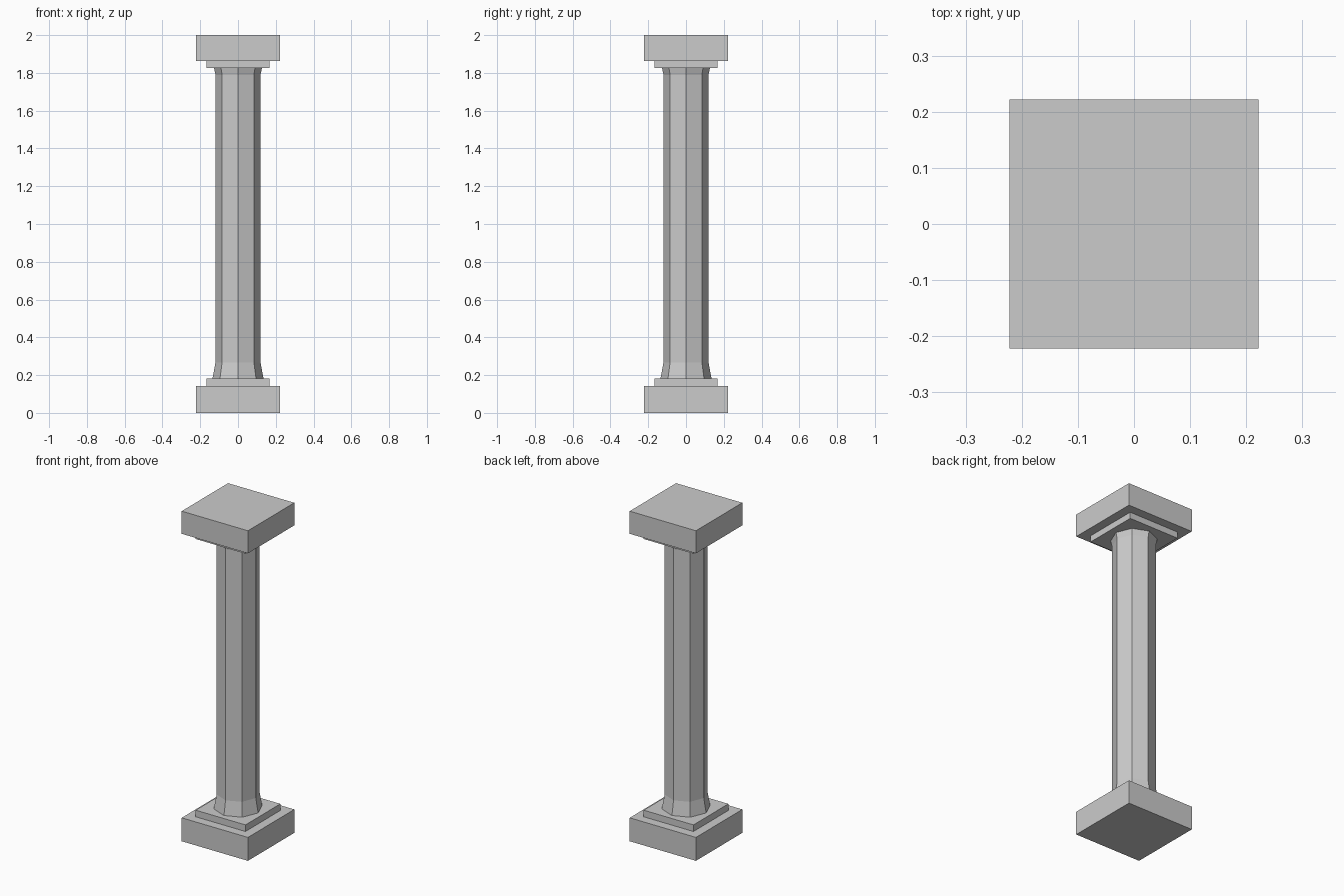
import bpy, bmesh, math

if "Cube" in bpy.data.objects:
    bpy.data.objects.remove(bpy.data.objects["Cube"])


def add_object(name, bm):
    bmesh.ops.recalc_face_normals(bm, faces=bm.faces)
    mesh = bpy.data.meshes.new(name)
    bm.to_mesh(mesh)
    bm.free()
    obj = bpy.data.objects.new(name, mesh)
    bpy.context.collection.objects.link(obj)
    return obj


def lathe(name, profile, sides, turn=0.0):
    """Stack rings of (radius, z) into a closed faceted solid."""
    bm = bmesh.new()
    rings = []
    for r, z in profile:
        angles = [turn + 2 * math.pi * i / sides for i in range(sides)]
        rings.append([bm.verts.new((r * math.cos(a), r * math.sin(a), z)) for a in angles])
    for low, high in zip(rings, rings[1:]):
        for i in range(sides):
            j = (i + 1) % sides
            bm.faces.new((low[i], low[j], high[j], high[i]))
    bm.faces.new(rings[0][::-1])
    bm.faces.new(rings[-1])
    return add_object(name, bm)


def slab(name, half, z0, z1):
    r = half * math.sqrt(2)
    return lathe(name, [(r, z0), (r, z1)], 4, math.pi / 4)


# Square base and its step
slab("base_plinth", 0.222, 0.0, 0.142)
slab("base_step", 0.167, 0.142, 0.182)

# Octagonal shaft, flared at foot and neck, corner facing front
lathe("shaft", [(0.135, 0.182), (0.119, 0.268), (0.119, 1.79), (0.127, 1.825)], 8)

# Square capital and its step
slab("capital_step", 0.167, 1.825, 1.863)
slab("capital_block", 0.222, 1.863, 2.0)
